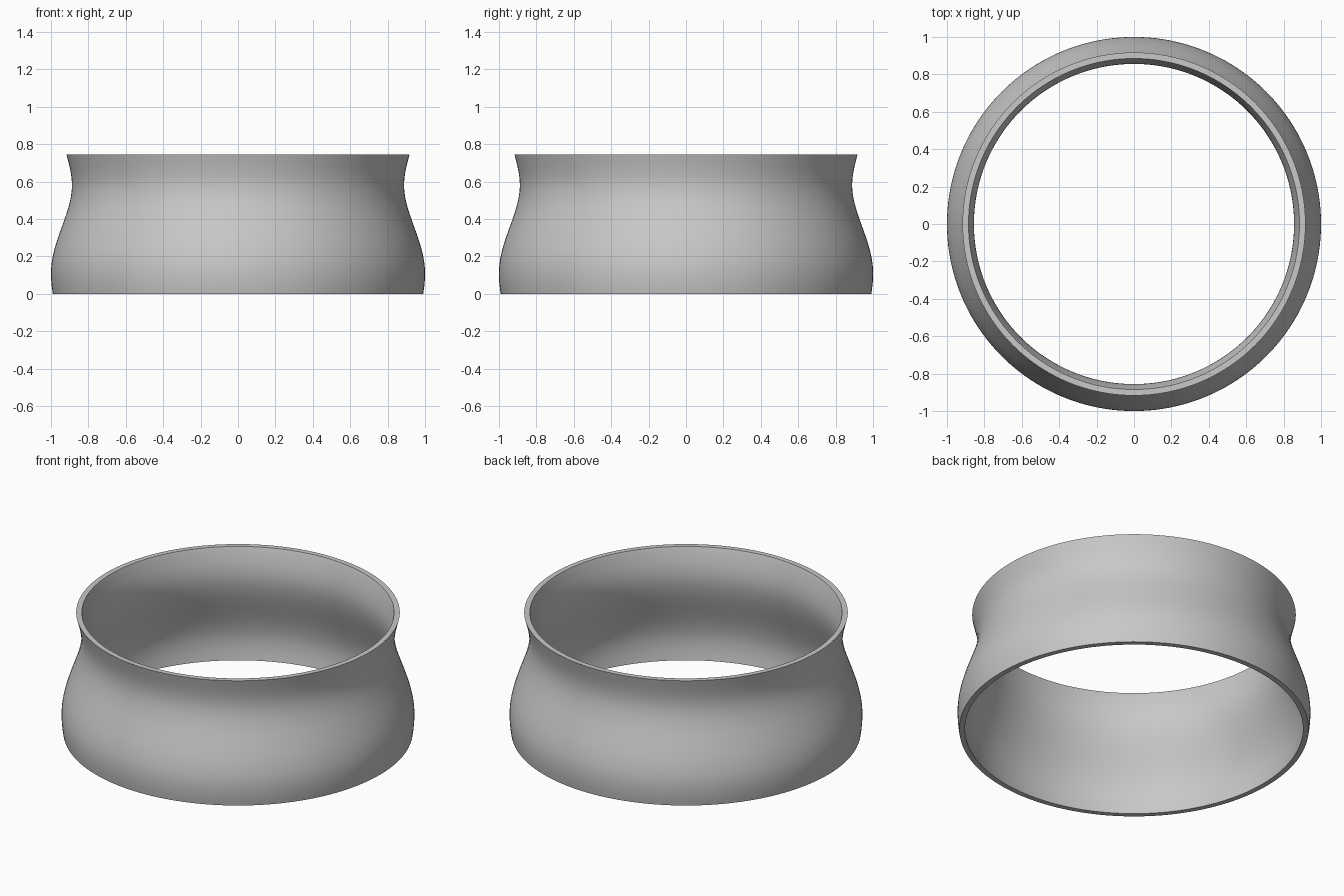
import bpy
import bmesh
import math
from mathutils import Vector
from mathutils.geometry import interpolate_bezier

cube = bpy.data.objects.get("Cube")
if cube:
    bpy.data.objects.remove(cube, do_unlink=True)

THICKNESS = 0.032
SEGMENTS = 160

# Plain grey material
grey = bpy.data.materials.new("plain grey")
grey.use_nodes = True
colour = (0.58, 0.58, 0.58, 1.0)
grey.diffuse_color = colour
grey.node_tree.nodes["Principled BSDF"].inputs["Base Color"].default_value = colour

# Outer wall profile: bulging base, narrow waist, flared rim (radius, height)
curves = [
    ((0.99, 0.0), (0.996, 0.035), (1.0, 0.07), (1.0, 0.11)),
    ((1.0, 0.11), (1.0, 0.28), (0.888, 0.43), (0.888, 0.58)),
    ((0.888, 0.58), (0.888, 0.64), (0.903, 0.69), (0.917, 0.746)),
]
outer = []
for (start, handle_a, handle_b, end), steps in zip(curves, (6, 24, 10)):
    points = interpolate_bezier(*[Vector((r, 0, z)) for r, z in (start, handle_a, handle_b, end)], steps)
    outer += points if not outer else points[1:]

# Inner wall: outer wall offset inward, with flat ends
inner = []
for i, p in enumerate(outer):
    if i in (0, len(outer) - 1):
        inner.append(p - Vector((THICKNESS, 0, 0)))
    else:
        along = (outer[i + 1] - outer[i - 1]).normalized()
        inner.append(p + Vector((-along.z, 0, along.x)) * THICKNESS)

# Revolve the closed profile around the z axis
bm = bmesh.new()
loop = [bm.verts.new(p) for p in outer + inner[::-1]]
edges = [bm.edges.new((a, b)) for a, b in zip(loop, loop[1:] + loop[:1])]
bmesh.ops.spin(bm, geom=loop + edges, cent=(0, 0, 0), axis=(0, 0, 1),
               angle=math.tau, steps=SEGMENTS, use_merge=True)
bmesh.ops.remove_doubles(bm, verts=bm.verts, dist=0.0001)
bmesh.ops.recalc_face_normals(bm, faces=bm.faces)

mesh = bpy.data.meshes.new("flared_ring")
bm.to_mesh(mesh)
bm.free()
mesh.materials.append(grey)
ring = bpy.data.objects.new("flared_ring", mesh)
bpy.context.collection.objects.link(ring)

# Smooth walls with crisp rim edges
bpy.ops.object.select_all(action="DESELECT")
ring.select_set(True)
bpy.context.view_layer.objects.active = ring
bpy.ops.object.shade_smooth_by_angle(angle=math.radians(30))
